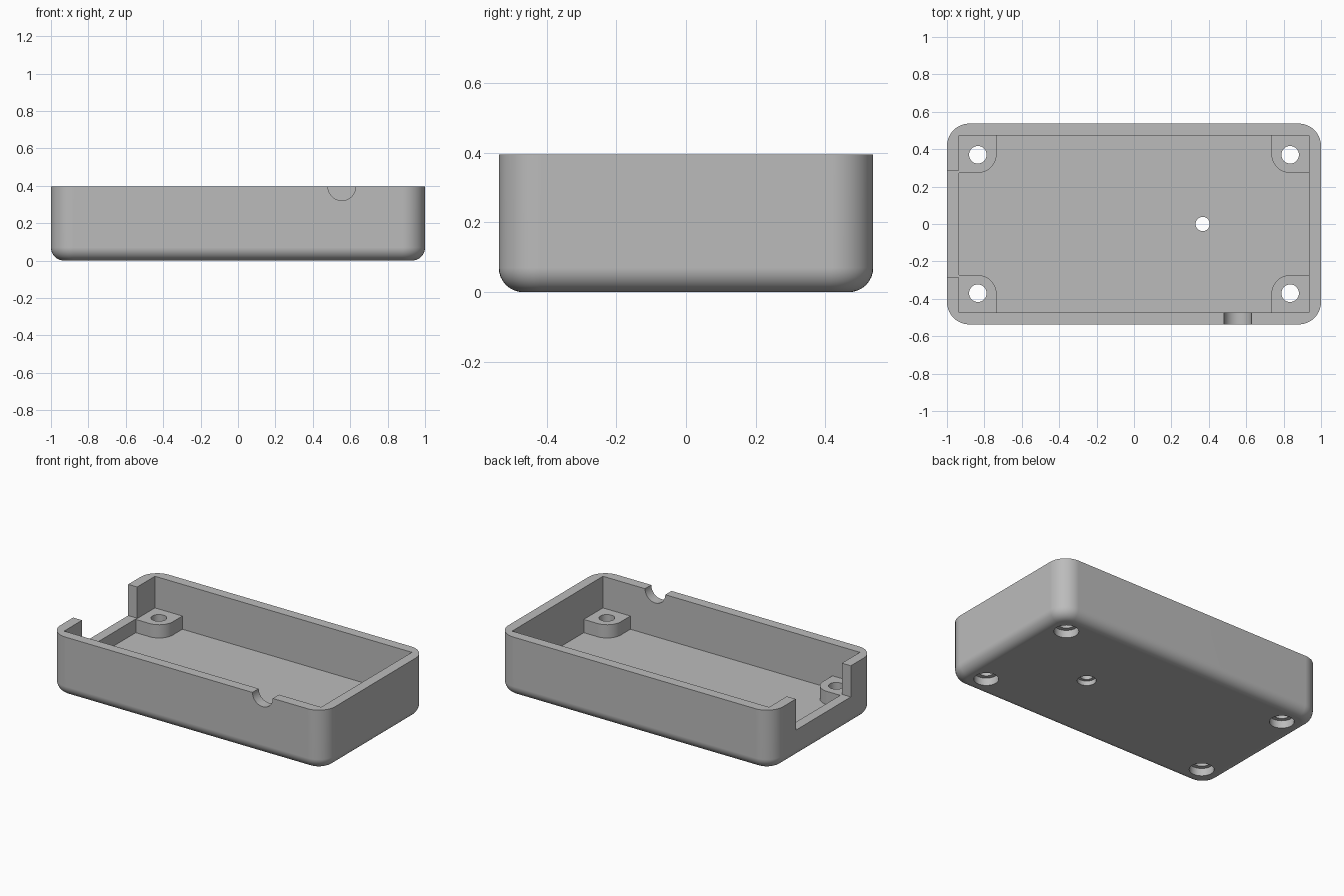
import bpy, bmesh, math

default = bpy.data.objects.get("Cube")
if default:
    bpy.data.objects.remove(default, do_unlink=True)

# Overall dimensions
W, D, H = 1.0, 0.537, 0.395      # half width, half depth, height
WALL, FLOOR = 0.065, 0.10
SILL, POST_TOP = 0.19, 0.187
HOLE_X, HOLE_Y = 0.835, 0.37
IX, IY = W - WALL, D - WALL      # inner half sizes

grey = bpy.data.materials.new("plain grey")
grey.use_nodes = True
colour = (0.5, 0.5, 0.5, 1)
grey.diffuse_color = colour
grey.node_tree.nodes["Principled BSDF"].inputs["Base Color"].default_value = colour


def rounded_rect(x0, x1, y0, y1, radii, steps=10):
    """Outline running anticlockwise from the lower left, one radius per corner."""
    corners = [(x0, y0, 1, 1), (x1, y0, -1, 1), (x1, y1, -1, -1), (x0, y1, 1, -1)]
    points = []
    for i, ((x, y, sx, sy), r) in enumerate(zip(corners, radii)):
        if r == 0:
            points.append((x, y))
            continue
        for k in range(steps + 1):
            a = math.pi + (i + k / steps) * math.pi / 2
            points.append((x + sx * r + r * math.cos(a), y + sy * r + r * math.sin(a)))
    return points


def prism(name, outline, z0, z1, bottom_round=0):
    """Extrude an outline upwards, optionally rounding its lower rim."""
    bm = bmesh.new()
    base = bm.faces.new([bm.verts.new((x, y, z0)) for x, y in outline])
    top = bmesh.ops.extrude_face_region(bm, geom=[base], use_keep_orig=True)
    for v in top["geom"]:
        if isinstance(v, bmesh.types.BMVert):
            v.co.z = z1
    bmesh.ops.recalc_face_normals(bm, faces=bm.faces[:])
    if bottom_round:
        rim = [e for e in bm.edges if all(abs(v.co.z - z0) < 1e-6 for v in e.verts)]
        bmesh.ops.bevel(bm, geom=rim, offset=bottom_round, segments=8,
                        profile=0.5, affect='EDGES')
    mesh = bpy.data.meshes.new(name)
    bm.to_mesh(mesh)
    bm.free()
    obj = bpy.data.objects.new(name, mesh)
    bpy.context.collection.objects.link(obj)
    mesh.materials.append(grey)
    return obj


def box(name, x0, x1, y0, y1, z0, z1):
    return prism(name, rounded_rect(x0, x1, y0, y1, [0] * 4), z0, z1)


def cylinder(name, x, y, r, z0, z1, sides=40):
    ring = [(x + r * math.cos(math.tau * k / sides), y + r * math.sin(math.tau * k / sides))
            for k in range(sides)]
    return prism(name, ring, z0, z1)


def combine(target, tool, operation):
    """Apply a boolean to the target and discard the tool."""
    mod = target.modifiers.new("combine", 'BOOLEAN')
    mod.operation, mod.solver, mod.object = operation, 'EXACT', tool
    bpy.context.view_layer.objects.active = target
    bpy.ops.object.modifier_apply(modifier=mod.name)
    bpy.data.objects.remove(tool, do_unlink=True)


# Tray body with rounded corners and a sharp-cornered cavity
tray = prism("enclosure_tray", rounded_rect(-W, W, -D, D, [0.12] * 4), 0, H, 0.07)
combine(tray, box("cavity", -IX, IX, -IY, IY, FLOOR, H + 0.1), 'DIFFERENCE')

# Corner screw posts, rounded on the corner facing the middle
for sx in (-1, 1):
    for sy in (-1, 1):
        xs = sorted((sx * 0.735, sx * (IX + 0.02)))
        ys = sorted((sy * 0.273, sy * (IY + 0.02)))
        radii = [0] * 4
        radii[{(1, 1): 0, (-1, 1): 1, (-1, -1): 2, (1, -1): 3}[sx, sy]] = 0.1
        post = prism("screw_post", rounded_rect(*xs, *ys, radii), FLOOR - 0.03, POST_TOP)
        combine(tray, post, 'UNION')

# Screw holes with wider recesses underneath
for sx in (-1, 1):
    for sy in (-1, 1):
        x, y = sx * HOLE_X, sy * HOLE_Y
        combine(tray, cylinder("hole", x, y, 0.047, -0.1, 0.3), 'DIFFERENCE')
        combine(tray, cylinder("recess", x, y, 0.074, -0.1, 0.05), 'DIFFERENCE')

# Small floor hole
combine(tray, cylinder("floor_hole", 0.367, 0, 0.038, -0.1, 0.3), 'DIFFERENCE')
combine(tray, cylinder("floor_recess", 0.367, 0, 0.057, -0.1, 0.03), 'DIFFERENCE')

# Wide opening in the right end wall
combine(tray, box("end_opening", -W - 0.1, -IX + 0.001, -0.285, 0.287, SILL, H + 0.1),
        'DIFFERENCE')

# Half-round cable notch in the front wall
notch = cylinder("cable_notch", 0, 0, 0.074, -0.1, 0.1)
notch.rotation_euler.x = math.pi / 2
notch.location = (0.555, -D, H)
bpy.context.view_layer.update()
combine(tray, notch, 'DIFFERENCE')

# Smooth rounded corners, crisp edges elsewhere
bpy.ops.object.select_all(action='DESELECT')
tray.select_set(True)
bpy.context.view_layer.objects.active = tray
bpy.ops.object.shade_smooth_by_angle(angle=math.radians(30))
weighted = tray.modifiers.new("even_shading", 'WEIGHTED_NORMAL')
weighted.keep_sharp = True
